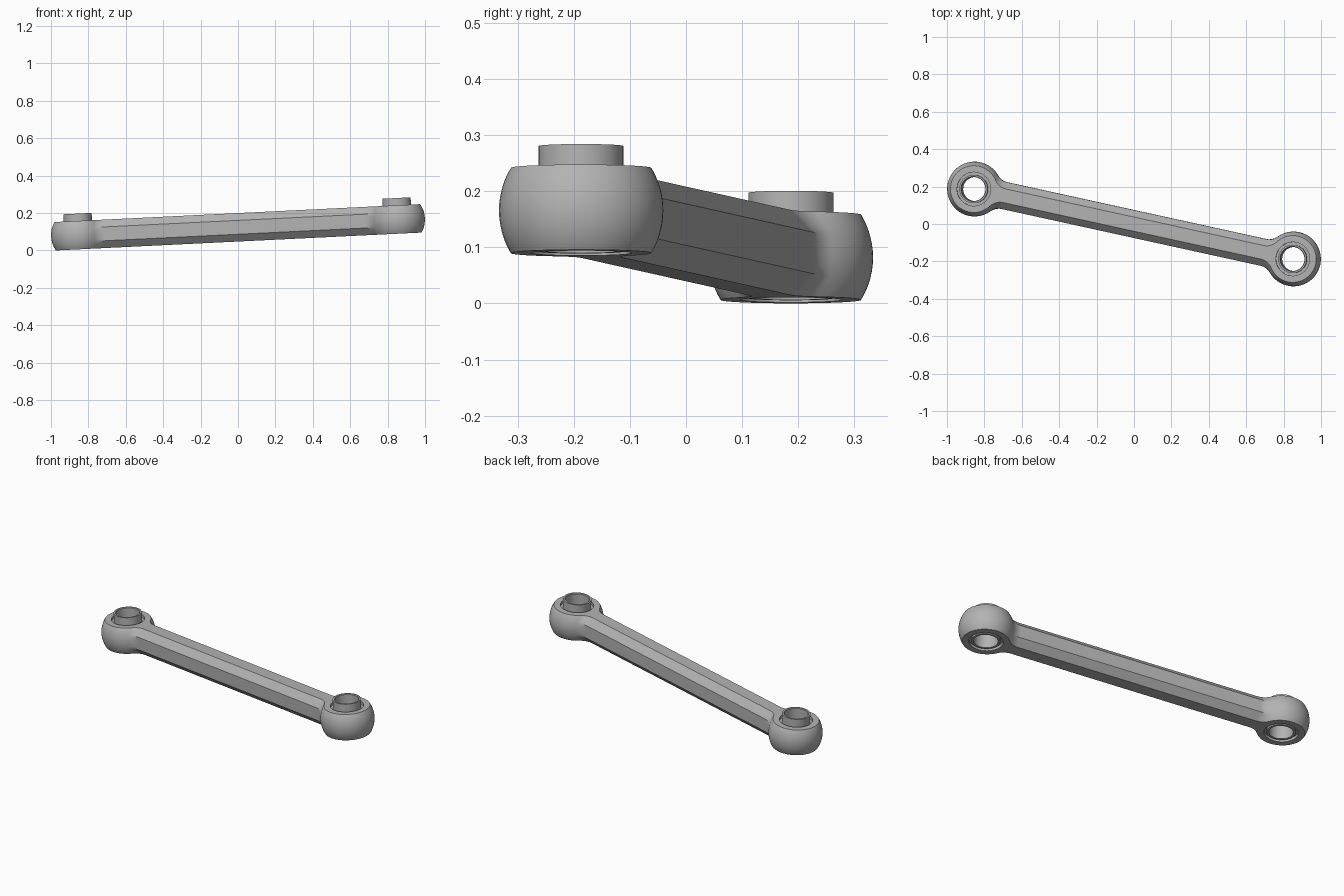
import bpy, bmesh, math
from mathutils import Matrix

if "Cube" in bpy.data.objects:
    bpy.data.objects.remove(bpy.data.objects["Cube"])

REACH = 0.874       # centre of link to centre of each eye
BALL = 0.1465       # radius of the rounded eyes
HALF_H = 0.076      # half thickness
HALF_W = 0.073      # half width of the bar
FLAT = 0.037        # half size of the unchamfered flats
FILLET = 0.08       # blend from bar to eye
POSE = (Matrix.Translation((0, 0, 0.1238))
        @ Matrix.Rotation(math.radians(-2.8), 4, 'Y')
        @ Matrix.Rotation(math.radians(-12.35), 4, 'Z'))

steel = bpy.data.materials.new("grey steel")
steel.use_nodes = True
steel.diffuse_color = (0.45, 0.45, 0.45, 1)
steel.node_tree.nodes["Principled BSDF"].inputs["Base Color"].default_value = (0.45, 0.45, 0.45, 1)


def make_object(name, bm):
    bmesh.ops.recalc_face_normals(bm, faces=bm.faces)
    mesh = bpy.data.meshes.new(name)
    bm.to_mesh(mesh)
    bm.free()
    obj = bpy.data.objects.new(name, mesh)
    bpy.context.collection.objects.link(obj)
    mesh.materials.append(steel)
    return obj


def activate(obj):
    bpy.ops.object.select_all(action='DESELECT')
    obj.select_set(True)
    bpy.context.view_layer.objects.active = obj


def smooth(obj):
    activate(obj)
    bpy.ops.object.shade_smooth_by_angle(angle=math.radians(30))


def bridge(bm, a, b):
    for i in range(len(a)):
        j = (i + 1) % len(a)
        bm.faces.new((a[i], a[j], b[j], b[i]))


def lathe(name, profile, offset, sides=48):
    """Closed ring of (radius, height) points turned about z."""
    bm = bmesh.new()
    rings = [[bm.verts.new((offset + r * math.cos(math.tau * i / sides),
                            r * math.sin(math.tau * i / sides), z))
              for i in range(sides)] for r, z in profile]
    for k in range(len(rings)):
        bridge(bm, rings[k], rings[(k + 1) % len(rings)])
    return make_object(name, bm)


def outline(z):
    """Dogbone outline of the link at height z."""
    eye = math.sqrt(BALL ** 2 - z ** 2)
    slope = max(0, abs(z) - FLAT) / (HALF_H - FLAT)
    half = HALF_W - (HALF_W - FLAT) * slope
    d = math.sqrt((eye + FILLET) ** 2 - (half + FILLET) ** 2)
    phi = math.atan2(half + FILLET, -d)
    q = []
    for i in range(21):
        a = phi * i / 20
        q.append((REACH + eye * math.cos(a), eye * math.sin(a)))
    for i in range(1, 11):
        a = phi - math.pi + (math.pi / 2 - phi) * i / 10
        q.append((REACH - d + FILLET * math.cos(a), half + FILLET + FILLET * math.sin(a)))
    back = q[::-1]
    return (q + [(-u, v) for u, v in back]
            + [(-u, -v) for u, v in q[1:]] + [(u, -v) for u, v in back[:-1]])


# Bar and both eyes, as one stack of blended outlines
upper = [FLAT / 3, FLAT * 2 / 3] + [FLAT + (HALF_H - FLAT) * i / 5 for i in range(6)]
levels = [-z for z in reversed(upper)] + [0] + upper
bm = bmesh.new()
loops = [[bm.verts.new((u, v, z)) for u, v in outline(z)] for z in levels]
for low, high in zip(loops, loops[1:]):
    bridge(bm, low, high)
bm.faces.new(loops[0][::-1])
bm.faces.new(loops[-1])
link = make_object("link_body", bm)

# Bores through the eyes
for side in (-1, 1):
    bm = bmesh.new()
    bmesh.ops.create_cone(bm, cap_ends=True, segments=48, radius1=0.09, radius2=0.09,
                          depth=0.4, matrix=Matrix.Translation((side * REACH, 0, 0)))
    cutter = make_object("bore_cutter", bm)
    cutter.hide_render = True
    mod = link.modifiers.new("bore", 'BOOLEAN')
    mod.operation = 'DIFFERENCE'
    mod.solver = 'EXACT'
    mod.object = cutter
    activate(link)
    bpy.ops.object.modifier_apply(modifier=mod.name)
    bpy.data.objects.remove(cutter)
smooth(link)
link.matrix_world = POSE

# Bushing sleeves and the recessed races around them
for side, label in ((-1, "right"), (1, "left")):
    bushing = lathe(label + "_bushing", [(0.064, -0.073), (0.076, -0.073), (0.076, 0.115),
                                         (0.067, 0.115), (0.064, 0.112)], side * REACH)
    race = lathe(label + "_race", [(0.074, -0.06), (0.0905, -0.06),
                                   (0.0905, 0.06), (0.074, 0.06)], side * REACH)
    for obj in (bushing, race):
        smooth(obj)
        obj.matrix_world = POSE
